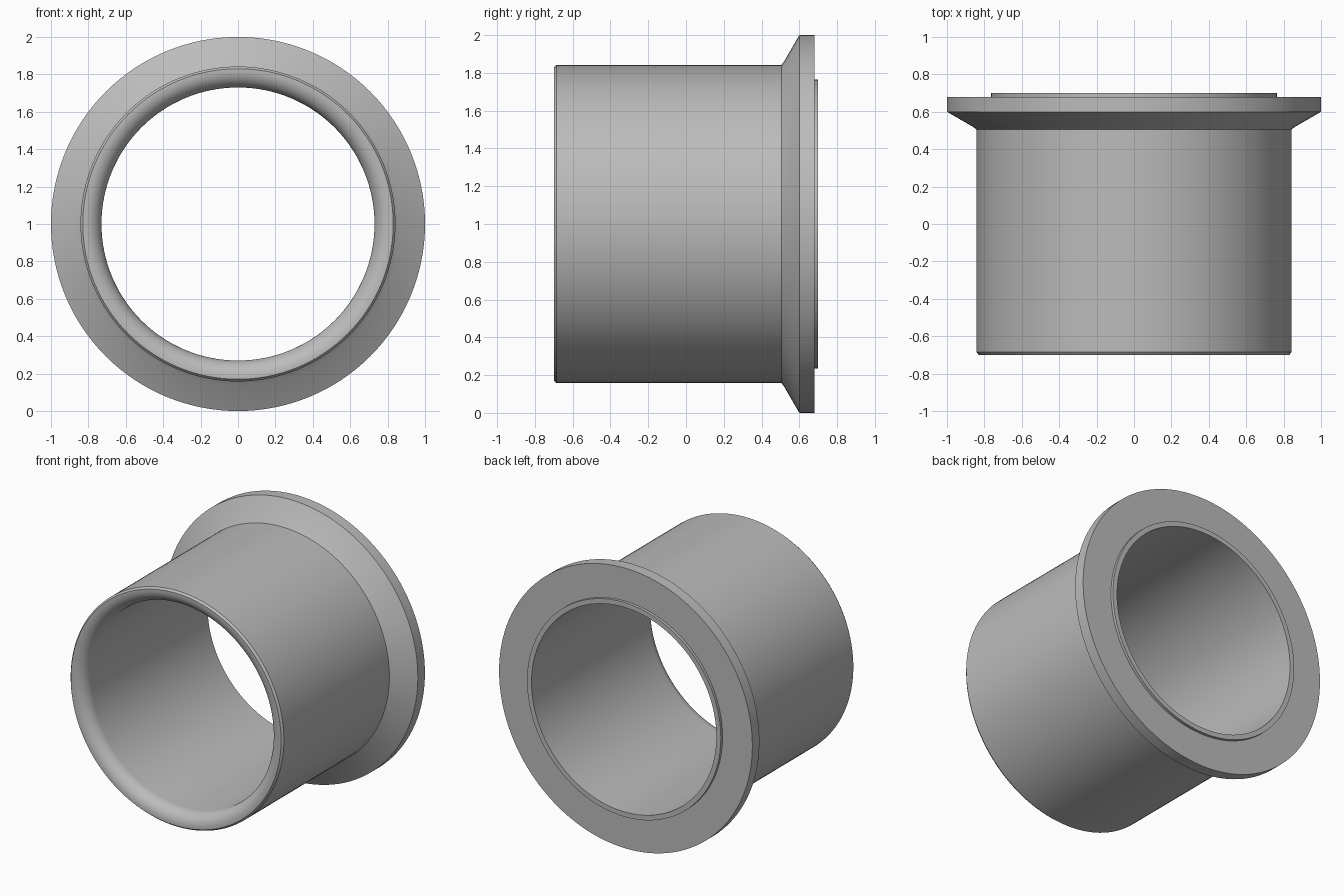
import bpy
import bmesh
import math
from mathutils import Matrix, Vector

cube = bpy.data.objects.get("Cube")
if cube:
    bpy.data.objects.remove(cube, do_unlink=True)

SEGMENTS = 128

# Plain grey metal
grey = bpy.data.materials.new("grey_metal")
grey.use_nodes = True
colour = (0.5, 0.5, 0.5, 1)
grey.diffuse_color = colour
grey.node_tree.nodes["Principled BSDF"].inputs["Base Color"].default_value = colour


def arc(radius, y, size, start, end, steps):
    """Points on a circular arc in the radius / y plane."""
    angles = [math.radians(start + (end - start) * i / steps) for i in range(steps + 1)]
    return [(radius + size * math.cos(a), y + size * math.sin(a)) for a in angles]


def lathe(name, profile):
    """Turn a closed (radius, y) profile around the y axis at z = 1."""
    bm = bmesh.new()
    verts = [bm.verts.new((r, y, 0)) for r, y in profile]
    edges = [bm.edges.new((v, verts[(i + 1) % len(verts)])) for i, v in enumerate(verts)]
    bmesh.ops.spin(bm, geom=verts + edges, cent=Vector(), axis=(0, 1, 0),
                   angle=math.tau, steps=SEGMENTS, use_merge=True)
    bmesh.ops.remove_doubles(bm, verts=bm.verts, dist=0.0001)
    bmesh.ops.recalc_face_normals(bm, faces=bm.faces)
    bmesh.ops.transform(bm, matrix=Matrix.Translation((0, 0, 1)), verts=bm.verts)
    mesh = bpy.data.meshes.new(name)
    bm.to_mesh(mesh)
    bm.free()
    mesh.materials.append(grey)
    obj = bpy.data.objects.new(name, mesh)
    bpy.context.collection.objects.link(obj)
    bpy.ops.object.select_all(action="DESELECT")
    obj.select_set(True)
    bpy.context.view_layer.objects.active = obj
    bpy.ops.object.shade_smooth_by_angle(angle=math.radians(25))
    return obj


# Rounded front mouth running from the bore to the front rim
mouth = arc(0.82, -0.61, 0.09, 180, 270, 10)
# Small chamfer at the front, then the straight outer wall
outer_wall = [(0.83, -0.70), (0.842, -0.685), (0.842, 0.505)]
# Conical flange with a flat rim
flange = [(0.862, 0.52), (1.0, 0.60), (1.0, 0.68)]
# Raised lip around the bore at the back
back_lip = [(0.765, 0.68), (0.765, 0.70), (0.73, 0.70)]

lathe("flanged_sleeve", mouth + outer_wall + flange + back_lip)
